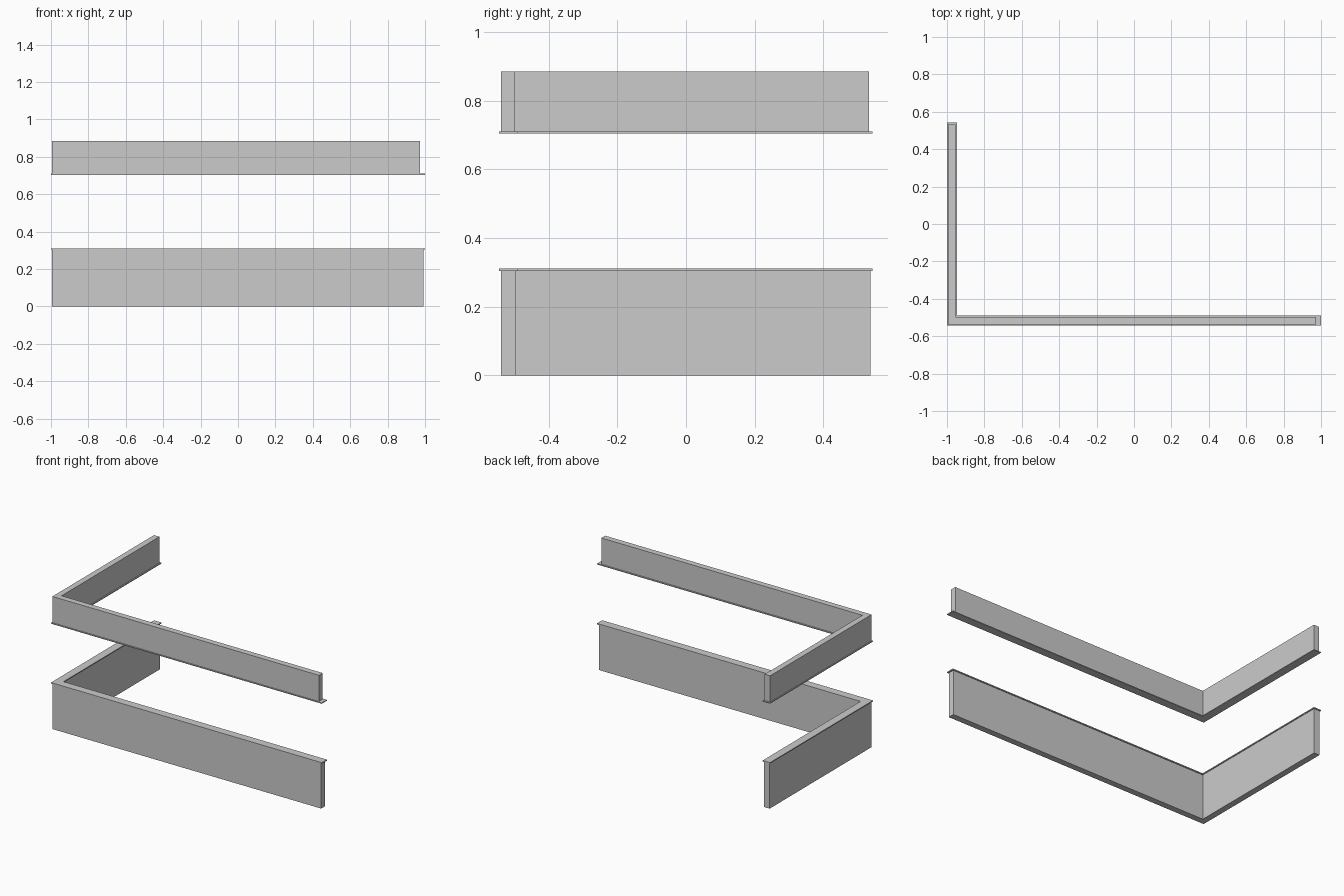
import bpy, bmesh

if "Cube" in bpy.data.objects:
    bpy.data.objects.remove(bpy.data.objects["Cube"])


def l_prism(name, x0, x1, y0, y1, t, z0, z1):
    """Extrude an L-shaped plan: long leg along the front, short leg along the left."""
    plan = [(x0, y0), (x1, y0), (x1, y0 + t), (x0 + t, y0 + t), (x0 + t, y1), (x0, y1)]
    bm = bmesh.new()
    face = bm.faces.new([bm.verts.new((x, y, z0)) for x, y in plan])
    ext = bmesh.ops.extrude_face_region(bm, geom=[face])
    top = [v for v in ext["geom"] if isinstance(v, bmesh.types.BMVert)]
    bmesh.ops.translate(bm, vec=(0, 0, z1 - z0), verts=top)
    bmesh.ops.recalc_face_normals(bm, faces=bm.faces)
    mesh = bpy.data.meshes.new(name)
    bm.to_mesh(mesh)
    bm.free()
    obj = bpy.data.objects.new(name, mesh)
    bpy.context.collection.objects.link(obj)
    return obj


# Wall below the opening and its thin cap
l_prism("lower_wall", -0.994, 0.991, -0.538, 0.537, 0.042, 0.0, 0.304)
l_prism("lower_wall_cap", -1.0, 1.0, -0.544, 0.543, 0.054, 0.304, 0.311)

# Wall above the opening and the thin plate under it
l_prism("upper_wall_plate", -1.0, 1.0, -0.544, 0.543, 0.054, 0.704, 0.71)
l_prism("upper_wall", -0.994, 0.974, -0.538, 0.533, 0.04, 0.71, 0.885)
